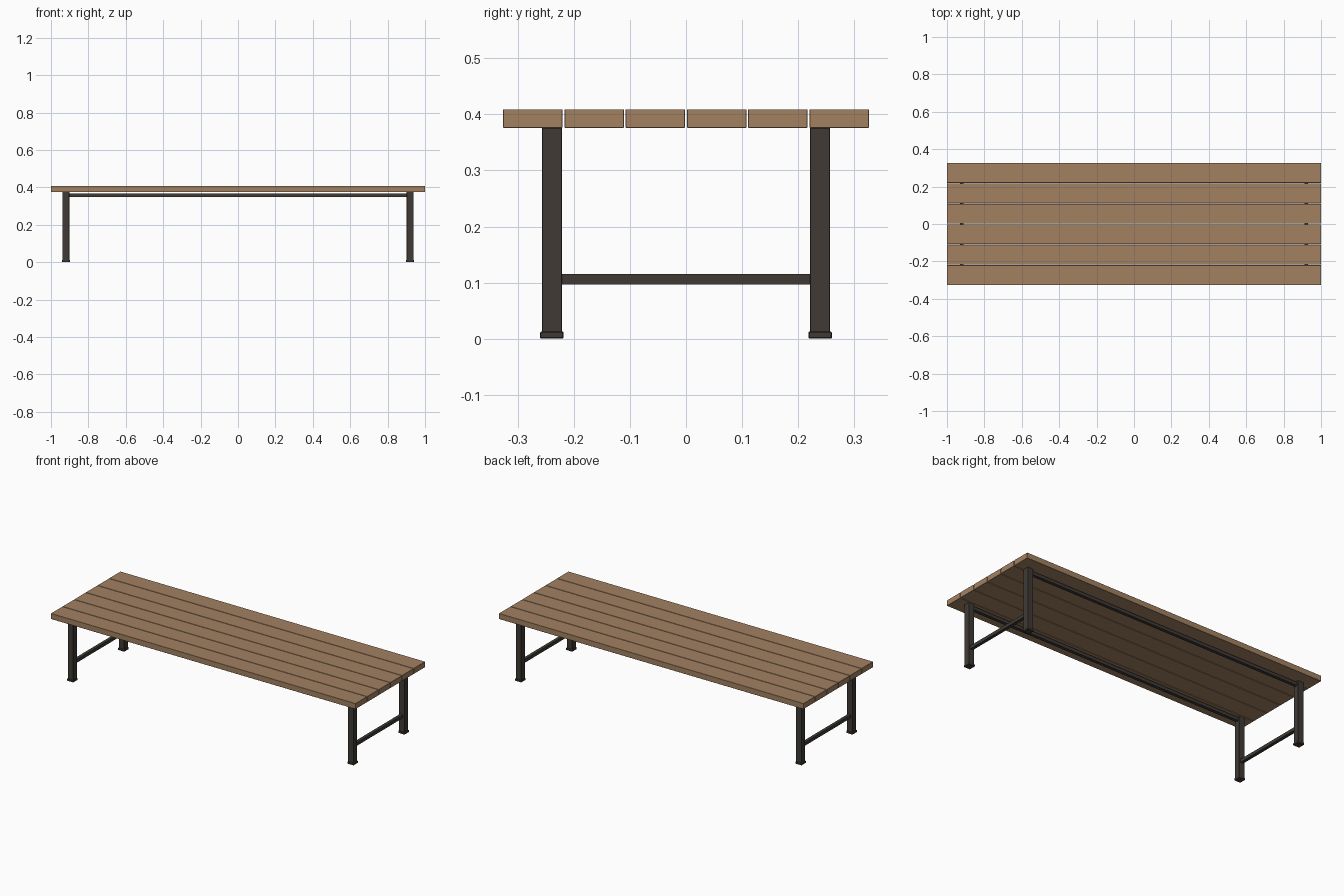
import bpy

cube = bpy.data.objects.get("Cube")
if cube:
    bpy.data.objects.remove(cube, do_unlink=True)


def material(name, rgb):
    mat = bpy.data.materials.new(name)
    mat.use_nodes = True
    mat.diffuse_color = (*rgb, 1)
    mat.node_tree.nodes["Principled BSDF"].inputs["Base Color"].default_value = (*rgb, 1)
    return mat


wood = material("warm brown wood", (0.36, 0.22, 0.12))
metal = material("dark brown metal", (0.05, 0.042, 0.035))


def box(name, centre, size, mat, bevel=0.0):
    bpy.ops.mesh.primitive_cube_add(size=1, location=centre)
    obj = bpy.context.object
    obj.name = name
    obj.scale = size
    bpy.ops.object.transform_apply(location=False, rotation=False, scale=True)
    obj.data.materials.append(mat)
    if bevel:
        mod = obj.modifiers.new("soft edges", "BEVEL")
        mod.width = bevel
        mod.segments = 1
    return obj


# Table top: six long planks with narrow gaps
PLANKS, DEPTH, GAP = 6, 0.652, 0.003
pitch = (DEPTH + GAP) / PLANKS
for i in range(PLANKS):
    y = (i - (PLANKS - 1) / 2) * pitch
    box(f"plank_{i + 1}", (0, y, 0.3925), (2, pitch - GAP, 0.033), wood, 0.0008)

# Legs with foot caps, one per corner
LEG_X, LEG_Y, LEG = 0.92, 0.239, 0.036
for sx, side in ((1, "left"), (-1, "right")):
    for sy, end in ((-1, "front"), (1, "back")):
        x, y = sx * LEG_X, sy * LEG_Y
        box(f"{end}_{side}_leg", (x, y, 0.192), (LEG, LEG, 0.368), metal, 0.001)
        box(f"{end}_{side}_foot", (x, y, 0.0065), (0.042, 0.042, 0.013), metal, 0.002)
    # Low stretcher joining the pair of legs at this end
    box(f"{side}_stretcher", (sx * LEG_X, 0, 0.106), (0.019, 2 * LEG_Y - LEG, 0.019), metal)

# Long rails under the top, between the legs
for sy, end in ((-1, "front"), (1, "back")):
    box(f"{end}_rail", (0, sy * LEG_Y, 0.358), (2 * LEG_X - LEG, 0.019, 0.019), metal)
